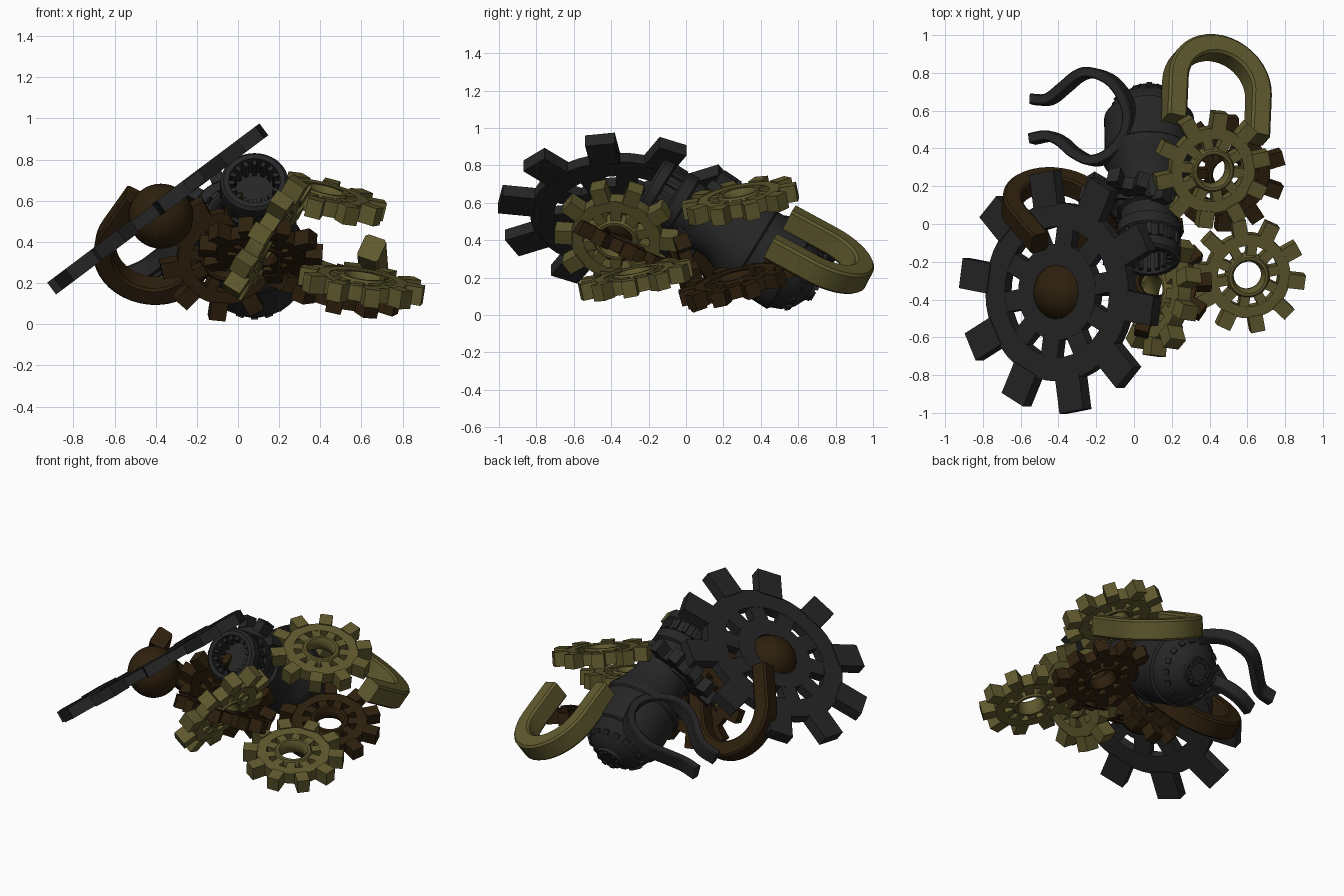
import bpy, bmesh
from math import sin, cos, pi, radians
from mathutils import Vector, Matrix

if "Cube" in bpy.data.objects:
    bpy.data.objects.remove(bpy.data.objects["Cube"])


def material(name, rgb):
    m = bpy.data.materials.new(name)
    m.diffuse_color = (*rgb, 1)
    m.use_nodes = True
    m.node_tree.nodes["Principled BSDF"].inputs["Base Color"].default_value = m.diffuse_color
    return m


IRON = material("dark_iron", (0.019, 0.019, 0.020))
BRASS = material("old_brass", (0.115, 0.10, 0.027))
RUST = material("brown_rust", (0.027, 0.014, 0.004))


def finish(bm, name, mat, matrix=None, angle=35):
    bmesh.ops.recalc_face_normals(bm, faces=bm.faces)
    me = bpy.data.meshes.new(name)
    bm.to_mesh(me)
    bm.free()
    ob = bpy.data.objects.new(name, me)
    bpy.context.collection.objects.link(ob)
    me.materials.append(mat)
    if matrix:
        ob.matrix_world = matrix
    bpy.ops.object.select_all(action='DESELECT')
    ob.select_set(True)
    bpy.context.view_layer.objects.active = ob
    bpy.ops.object.shade_smooth_by_angle(angle=radians(angle))
    return ob


def frame(center, normal):
    """Local z along normal, local x as near world x as possible."""
    n = Vector(normal).normalized()
    ref = Vector((1, 0, 0)) if abs(n.x) < 0.8 else Vector((0, 1, 0))
    u = (ref - n * ref.dot(n)).normalized()
    v = n.cross(u)
    m = Matrix((u, v, n)).transposed().to_4x4()
    m.translation = Vector(center)
    return m


def lathe(bm, profile, seg=40, closed=False):
    """Revolve (radius, z) points about z."""
    rings = []
    for r, z in profile:
        rings.append([bm.verts.new((r * cos(2 * pi * i / seg), r * sin(2 * pi * i / seg), z))
                      for i in range(seg)])
    pairs = list(zip(rings, rings[1:]))
    if closed:
        pairs.append((rings[-1], rings[0]))
    else:
        bm.faces.new(rings[0])
        bm.faces.new(rings[-1])
    for a, b in pairs:
        for i in range(seg):
            j = (i + 1) % seg
            bm.faces.new((a[i], a[j], b[j], b[i]))


def box(bm, size, m):
    bmesh.ops.create_cube(bm, size=1, matrix=m @ Matrix.Diagonal((*size, 1)))


def gear(name, mat, center, normal, R, thick, phase=0, hub=(0.24, 0.40), flat=False, n=10):
    """Toothed ring, spokes and a hub (rounded, or flat like the ring)."""
    bm = bmesh.new()
    h = thick / 2
    rim = thick * 0.42
    lathe(bm, [(R * .54, -rim), (R * .74, -rim), (R * .74, rim), (R * .54, rim)], 40, True)
    mid, half = (hub[0] + hub[1]) / 2 * R, (hub[1] - hub[0]) / 2 * R
    if flat:
        lathe(bm, [(hub[0] * R, -rim), (hub[1] * R, -rim), (hub[1] * R, rim), (hub[0] * R, rim)], 40, True)
    else:
        lathe(bm, [(mid + half * cos(a * pi / 5), h * 1.1 * sin(a * pi / 5)) for a in range(10)], 40, True)
    for i in range(n):
        a = radians(phase) + 2 * pi * i / n
        rot = Matrix.Rotation(a, 4, 'Z')
        box(bm, (R * .29, R * .25, thick), rot @ Matrix.Translation((R * .855, 0, 0)))
        rot2 = Matrix.Rotation(a + pi / n, 4, 'Z')
        box(bm, (R * .24, R * .17, rim * 1.9), rot2 @ Matrix.Translation((R * .46, 0, 0)))
    return finish(bm, name, mat, frame(center, normal))


def sweep(name, mat, pts, normal, width, depth):
    """Sweep a chamfered bar along a path; depth lies along normal."""
    bm = bmesh.new()
    n = Vector(normal).normalized()
    w, d, c = width / 2, depth / 2, width * 0.12
    sec = [(w, d - c), (w - c, d), (c - w, d), (-w, d - c), (-w, c - d), (c - w, -d), (w - c, -d), (w, c - d)]
    rings = []
    for i, p in enumerate(pts):
        t = (pts[min(i + 1, len(pts) - 1)] - pts[max(i - 1, 0)]).normalized()
        side = n.cross(t).normalized()
        up = t.cross(side)
        rings.append([bm.verts.new(p + side * a + up * b) for a, b in sec])
    for a, b in zip(rings, rings[1:]):
        for i in range(8):
            j = (i + 1) % 8
            bm.faces.new((a[i], a[j], b[j], b[i]))
    bm.faces.new(rings[0])
    bm.faces.new(rings[-1])
    return finish(bm, name, mat)


def u_bar(name, mat, end, across, along, leg, width=.11, depth=.13):
    """U-shaped bar: leg end point, vector to the other leg, leg direction."""
    end, across = Vector(end), Vector(across)
    along = Vector(along)
    along = (along - across * (along.dot(across) / across.length_squared)).normalized()
    r = across.length / 2
    w = across.normalized()
    mid = end + across / 2 + along * leg
    pts = [end, end + along * leg * .5]
    pts += [mid - w * r * cos(pi * i / 20) + along * r * sin(pi * i / 20) for i in range(21)]
    pts += [end + across + along * leg * .5, end + across]
    return sweep(name, mat, pts, w.cross(along), width, depth)


def smooth_path(raw, steps=6):
    p = [Vector(q) for q in raw]
    p = [p[0] * 2 - p[1]] + p + [p[-1] * 2 - p[-2]]
    out = []
    for a, b, c, d in zip(p, p[1:], p[2:], p[3:]):
        for k in range(steps):
            t = k / steps
            out.append(.5 * (2 * b + (c - a) * t + (2 * a - 5 * b + 4 * c - d) * t * t
                             + (3 * b - a - 3 * c + d) * t ** 3))
    return out + [p[-2]]


# Gears
gear("large_iron_gear", IRON, (-.39, -.36, .56), (-.60, 0, .80), .64, .072, -81, (.22, .40), True)
gear("brass_gear_upper", BRASS, (.41, .29, .61), (.24, -.2, 1), .31, .09, 10)
gear("brass_gear_lower", BRASS, (.60, -.27, .19), (.15, -.2, 1), .305, .09, -8)
gear("brass_gear_upright", BRASS, (.14, -.37, .42), (.84, -.12, -.52), .33, .095, 0)
gear("brown_gear_under", RUST, (.49, .27, .17), (.22, -.28, 1), .31, .08, 14)
gear("brown_gear_front", RUST, (-.06, -.03, .33), (.1, -.93, -.33), .32, .08, 10)
gear("brown_gear_tilted", RUST, (.11, -.32, .36), (.05, .42, .9), .30, .08, 4)
gear("iron_gear_collar", IRON, (-.03, .11, .53), (-.2, -.82, .55), .26, .09, 0, (.3, .5))

# Brown ball in the large gear's hub
bm = bmesh.new()
bmesh.ops.create_uvsphere(bm, u_segments=32, v_segments=20, radius=.158)
finish(bm, "hub_ball", RUST, Matrix.Translation((-.375, -.36, .525)))

# U-shaped bars
u_bar("brass_u_bar", BRASS, (.21, .55, .52), (.44, -.10, -.15), (0, .43, -.225), .25)
u_bar("brown_u_bar", RUST, (-.5, -.1, .62), (.405, .10, -.205), (-.48, .56, -.67), .25, .10, .12)

# Bottle-shaped vessel: local z runs from the rounded end to the open cap
B = frame((.08, .42, .32), (0, -.85, .52))
bm = bmesh.new()
lathe(bm, [(.05, -.33), (.085, -.33), (.09, -.31), (.15, -.28), (.20, -.225), (.222, -.17), (.238, -.16),
           (.238, -.13), (.235, 0), (.235, .06), (.245, .07), (.245, .10), (.225, .13), (.19, .22),
           (.17, .27), (.17, .42), (.15, .43), (.15, .50), (.168, .51), (.168, .57), (.155, .58),
           (.155, .65), (.168, .66), (.165, .71), (.15, .725), (.125, .725), (.12, .60)], 48)
for i in range(16):
    rot = Matrix.Rotation(2 * pi * i / 16, 4, 'Z')
    # Studs round the rounded end, grip ribs round the cap, ribs in its mouth
    box(bm, (.025, .035, .03), rot @ Matrix.Translation((.178, 0, -.25)) @ Matrix.Rotation(radians(40), 4, 'Y'))
    box(bm, (.02, .025, .07), rot @ Matrix.Translation((.158, 0, .615)))
    box(bm, (.03, .02, .10), rot @ Matrix.Translation((.112, 0, .66)))
for i in range(8):
    rot = Matrix.Rotation(2 * pi * i / 8, 4, 'Z')
    box(bm, (.025, .03, .02), rot @ Matrix.Translation((.065, 0, -.33)))
finish(bm, "vessel", IRON, B)

# Curved double-ended handle lying over the vessel's side
sweep("vessel_handle", IRON, smooth_path([
    (-.54, .66, .21), (-.45, .66, .24), (-.37, .72, .29), (-.29, .785, .34), (-.22, .80, .38),
    (-.12, .76, .43), (-.05, .67, .46), (-.02, .56, .48), (-.05, .45, .48), (-.13, .365, .46),
    (-.22, .335, .42), (-.31, .375, .37), (-.38, .435, .32), (-.45, .465, .27), (-.54, .45, .23)]),
    (-.45, .1, .88), .055, .09)
